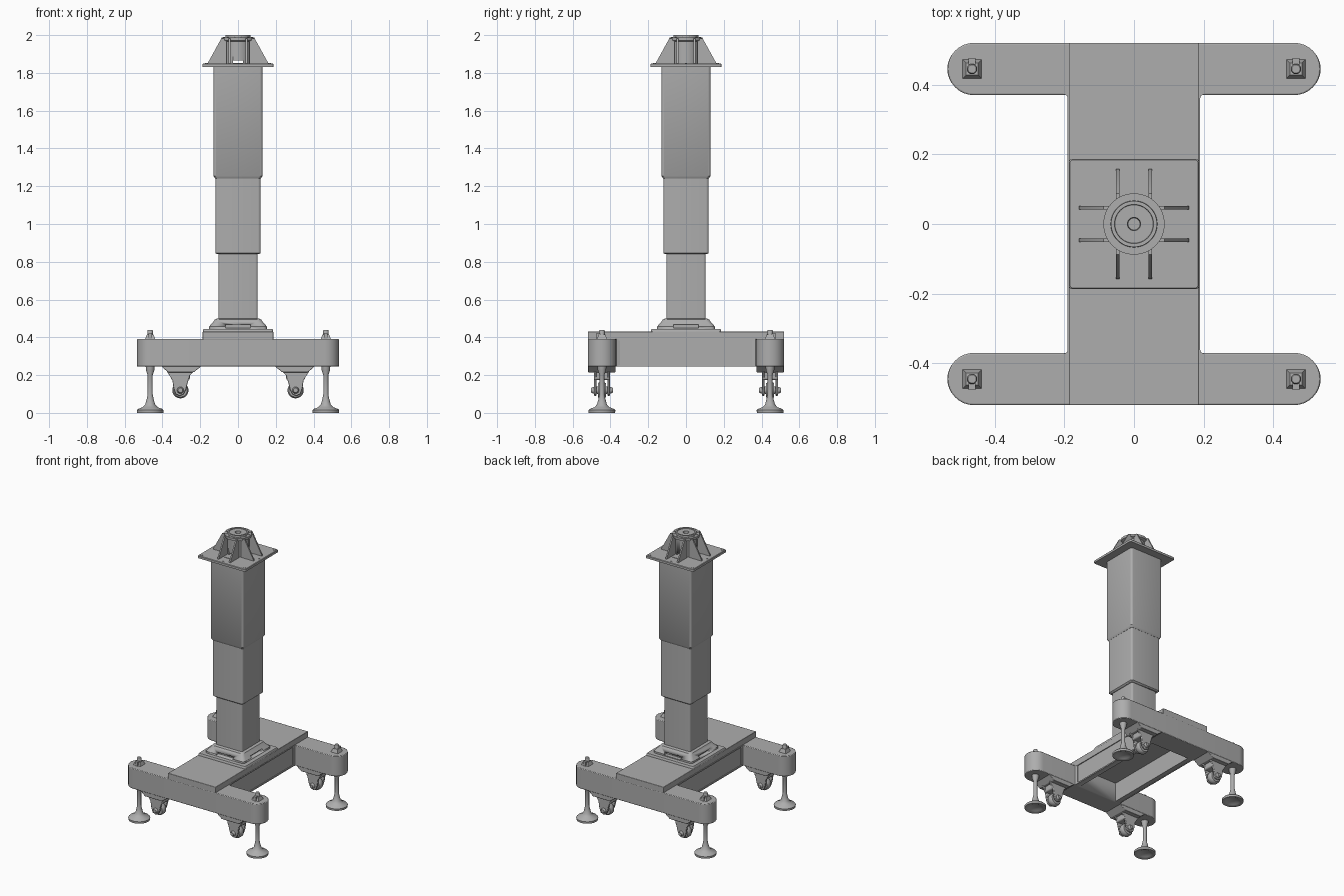
import bpy, bmesh, math
from mathutils import Matrix, Vector

cube = bpy.data.objects.get("Cube")
if cube:
    bpy.data.objects.remove(cube, do_unlink=True)

grey = bpy.data.materials.new("machine grey")
grey.use_nodes = True
GREY = (0.42, 0.42, 0.42, 1)
grey.diffuse_color = GREY
grey.node_tree.nodes["Principled BSDF"].inputs["Base Color"].default_value = GREY


def finish(name, bm, bevel=0, segments=2, smooth=True):
    bmesh.ops.recalc_face_normals(bm, faces=bm.faces)
    mesh = bpy.data.meshes.new(name)
    bm.to_mesh(mesh)
    bm.free()
    mesh.materials.append(grey)
    ob = bpy.data.objects.new(name, mesh)
    bpy.context.collection.objects.link(ob)
    if bevel:
        mod = ob.modifiers.new("bevel", 'BEVEL')
        mod.width, mod.segments, mod.limit_method = bevel, segments, 'ANGLE'
    if smooth:
        bpy.context.view_layer.objects.active = ob
        bpy.ops.object.select_all(action='DESELECT')
        ob.select_set(True)
        bpy.ops.object.shade_smooth_by_angle(angle=math.radians(35))
    return ob


def box(name, x, y, z, bevel=0):
    """Box from three (low, high) ranges."""
    bm = bmesh.new()
    bmesh.ops.create_cube(bm, size=1)
    for v in bm.verts:
        v.co = [lo + (c + 0.5) * (hi - lo) for c, (lo, hi) in zip(v.co, (x, y, z))]
    return finish(name, bm, bevel)


def prism(name, pts, lo, hi, plane="xy", bevel=0, matrix=None):
    """Outline pulled from lo to hi along the remaining axis."""
    place = {"xy": lambda a, b, c: (a, b, c), "xz": lambda a, b, c: (a, c, b),
             "yz": lambda a, b, c: (c, a, b)}[plane]
    bm = bmesh.new()
    face = bm.faces.new([bm.verts.new(place(a, b, lo)) for a, b in pts])
    new = bmesh.ops.extrude_face_region(bm, geom=[face])["geom"]
    shift = Vector(place(0, 0, hi - lo))
    bmesh.ops.translate(bm, vec=shift, verts=[v for v in new if isinstance(v, bmesh.types.BMVert)])
    if matrix:
        bm.transform(matrix)
    return finish(name, bm, bevel)


def lathe(name, profile, matrix, sides=32):
    """Profile of (radius, height) pairs spun around z."""
    bm = bmesh.new()
    verts = [bm.verts.new((r, 0, h)) for r, h in profile]
    edges = [bm.edges.new(pair) for pair in zip(verts, verts[1:])]
    bmesh.ops.spin(bm, geom=verts + edges, cent=(0, 0, 0), axis=(0, 0, 1),
                   angle=math.tau, steps=sides)
    bmesh.ops.remove_doubles(bm, verts=bm.verts, dist=0.0002)
    bm.transform(matrix)
    return finish(name, bm)


def loft(name, rings, corner):
    """Stack of rounded squares given as (half width, height)."""
    bm = bmesh.new()
    loops = []
    for half, z in rings:
        loop = []
        for q in range(4):
            a0 = q * math.pi / 2
            cx, cy = [math.copysign(half - corner, f(a0 + math.pi / 4)) for f in (math.cos, math.sin)]
            for k in range(5):
                a = a0 + k * math.pi / 8
                loop.append(bm.verts.new((cx + corner * math.cos(a), cy + corner * math.sin(a), z)))
        loops.append(loop)
    for a, b in zip(loops, loops[1:]):
        for i in range(len(a)):
            j = (i + 1) % len(a)
            bm.faces.new((a[i], a[j], b[j], b[i]))
    bm.faces.new(loops[0])
    bm.faces.new(loops[-1])
    return finish(name, bm)


def cut(target, cutter):
    cutter.hide_render = True
    cutter.hide_set(True)
    cutter.display_type = 'WIRE'
    mod = target.modifiers.new("cut", 'BOOLEAN')
    mod.operation, mod.object, mod.solver = 'DIFFERENCE', cutter, 'EXACT'
    bpy.context.view_layer.objects.active = target
    target.select_set(True)
    bpy.ops.object.modifier_apply(modifier=mod.name)
    bpy.data.objects.remove(cutter, do_unlink=True)


def at(x, y, z=0):
    return Matrix.Translation((x, y, z))


# Hollow centre beam with its cover plate
beam = box("centre_beam", (-.183, .183), (-.38, .38), (.245, .392))
cut(beam, box("beam_cutter", (-.15, .15), (-.365, .365), (.2, .38)))
box("beam_cover", (-.187, .187), (-.52, .52), (.385, .43), .003)
for z in (.25, .387):
    for s in (-1, 1):
        box("beam_edge", (s * .187 - .004, s * .187 + .002), (-.37, .37), (z - .005, z + .004))

# Round-ended cross arms with a thicker pad above each caster
for s, side in ((-1, "front"), (1, "back")):
    yc = s * .445
    outline = []
    for end in (1, -1):
        for k in range(17):
            a = -math.pi / 2 + k * math.pi / 16
            outline.append((end * (.46 + .075 * math.cos(a)), yc + end * .075 * math.sin(a)))
    prism(side + "_arm", outline, .245, .39, bevel=.004)
    for m in (-1, 1):
        pad = [(m * .19, .25), (m * .235, .215), (m * .37, .215), (m * .41, .25)]
        prism(side + "_caster_pad", pad, yc - .073, yc + .073, "xz", .003)
        corner = [(m * .18, s * .375), (m * .205, s * .375), (m * .192, s * .368), (m * .187, s * .35), (m * .18, s * .35)]
        prism("corner_fillet", corner, .245, .39)

# Levelling feet, adjusters and casters at the four corners
foot = [(0, .012), (.03, .012), (.045, .004), (.055, 0), (.07, 0), (.071, .014), (.064, .021),
        (.04, .03), (.026, .045), (.018, .075), (.013, .1), (.013, .2), (.022, .225), (.024, .25), (0, .25)]
wheel = [(0, -.03), (.018, -.03), (.02, -.022), (.036, -.022), (.043, -.012), (.043, .012),
         (.036, .022), (.02, .022), (.018, .03), (0, .03)]
fork = [(-.085, .1), (-.06, .1), (.06, .1), (.085, .1), (.05, .055), (.042, .01), (.03, -.02),
        (.005, -.03), (-.02, -.022), (-.035, .005), (-.045, .04), (-.06, .08)]
fork_in = [(a * .9, b) for a, b in fork]
to_y = Matrix.Rotation(math.pi / 2, 4, 'X')
for sx in (-1, 1):
    for sy in (-1, 1):
        fx, fy = sx * .465, sy * .445
        lathe("levelling_foot", foot, at(fx, fy))
        # square adjuster head with a short tab
        bm = bmesh.new()
        bmesh.ops.create_cone(bm, cap_ends=True, segments=4, radius1=.039, radius2=.025, depth=.025,
                              matrix=at(fx, fy, .402) @ Matrix.Rotation(math.pi / 4, 4, 'Z'))
        finish("adjuster_base", bm, smooth=False)
        lathe("adjuster_screw", [(0, .4), (.015, .4), (.015, .434), (.012, .44), (0, .44)], at(fx, fy), 16)
        y_tab = sorted((fy + sy * .01 if sy > 0 else fy - .01, fy + sy * .032))
        box("adjuster_tab", (fx - .01, fx + .01), y_tab, (.39, .42))
        # swivel caster
        cx, cz = sx * .305, .12
        lathe("caster_wheel", wheel, at(cx, fy, cz) @ to_y)
        for s in (-1, 1):
            lo, hi = sorted((s * .03, s * .043))
            prism("caster_fork", [(sx * a * .95, b) for a, b in fork_in], lo, hi, "xz", .003, at(cx, fy, cz))
        lathe("caster_axle", [(0, -.058), (.012, -.058), (.018, -.045), (.018, .045), (.012, .058), (0, .058)],
              at(cx, fy, cz) @ to_y, 16)
        box("caster_crown", (cx - .05, cx + .05), (fy - .043, fy + .043), (.175, .22), .008)

# Column foot: flange and tapered socket with a slot on each side
loft("foot_flange", [(.186, .425), (.186, .438), (.182, .445)], .012)
socket = loft("column_socket", [(.153, .44), (.153, .457), (.127, .487), (.122, .495), (.108, .5)], .02)
for k in range(4):
    turn = Matrix.Rotation(k * math.pi / 2, 4, 'Z')
    slot = [(.125, .45), (.2, .45), (.2, .468), (.125, .468)]
    cut(socket, prism("slot_cutter", slot, -.065, .065, "xz", 0, turn))

# Three telescoping column stages
loft("lower_stage", [(.104, .48), (.104, .85)], .012)
loft("middle_stage", [(.112, .84), (.12, .847), (.12, 1.25)], .014)
loft("upper_stage", [(.121, 1.24), (.13, 1.255), (.13, 1.84)], .015)

# Head plate, bolts and crossed gussets
loft("head_plate", [(.187, 1.832), (.187, 1.847), (.184, 1.85)], .01)
spots = [(x, y) for x in (-.167, 0, .167) for y in (-.167, 0, .167) if x or y]
for x, y in spots:
    r = .009 if x and y else .005
    lathe("plate_bolt", [(0, 1.845), (r, 1.845), (r, 1.853), (0, 1.853)], at(x, y), 12)
rib = [(.06, 1.848), (.158, 1.848), (.158, 1.856), (.088, 1.983), (.06, 1.983)]
for k in range(4):
    turn = Matrix.Rotation(k * math.pi / 2, 4, 'Z')
    for offset in (-.046, .046):
        prism("gusset", rib, offset - .005, offset + .005, "xz", 0, turn)

# Mounting drum with a cable opening and a raised ring on top
drum = lathe("mounting_drum", [(.06, 1.845), (.07, 1.845), (.07, 1.965), (.088, 1.972), (.088, 1.988),
                               (.067, 1.988), (.066, 2), (.056, 2), (.055, 1.994), (.019, 1.994),
                               (.017, 1.97), (.06, 1.97), (.06, 1.845)], at(0, 0), 48)
cut(drum, box("opening_cutter", (-.027, .027), (-.12, .12), (1.84, 1.866)))
lathe("drum_core", [(0, 1.972), (.03, 1.972), (.03, 1.965), (0, 1.965)], at(0, 0))
for s in (-1, 1):
    box("opening_sill", (-.027, .027), (s * .09 - .022, s * .09 + .022), (1.848, 1.853))
for k in range(12):
    a = (k + .5) * math.tau / 12
    lathe("drum_bolt", [(0, 1.985), (.005, 1.985), (.005, 1.991), (0, 1.991)],
          at(.077 * math.cos(a), .077 * math.sin(a)), 10)
